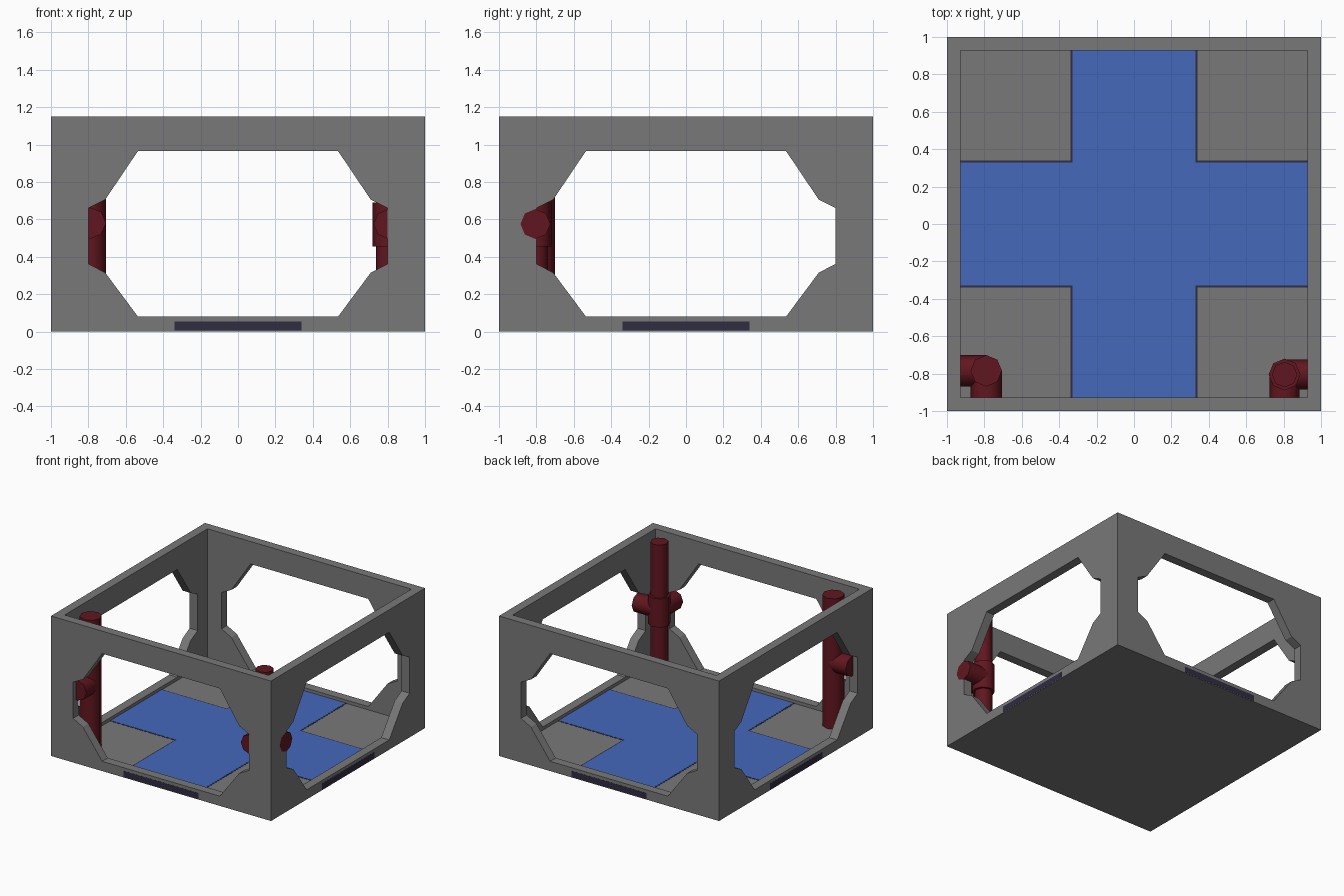
import bpy, bmesh, math
from mathutils import Vector

if "Cube" in bpy.data.objects:
    bpy.data.objects.remove(bpy.data.objects["Cube"])


def material(name, rgb):
    m = bpy.data.materials.new(name)
    m.diffuse_color = (*rgb, 1)
    m.use_nodes = True
    m.node_tree.nodes["Principled BSDF"].inputs["Base Color"].default_value = m.diffuse_color
    return m


GREY = material("grey", (0.19, 0.19, 0.19))
BLUE = material("blue", (0.06, 0.14, 0.5))
DARK = material("dark", (0.03, 0.025, 0.055))
RED = material("red", (0.12, 0.008, 0.014))


def add_object(name, bm, mat=None):
    bmesh.ops.recalc_face_normals(bm, faces=bm.faces)
    me = bpy.data.meshes.new(name)
    bm.to_mesh(me)
    bm.free()
    ob = bpy.data.objects.new(name, me)
    bpy.context.collection.objects.link(ob)
    if mat:
        me.materials.append(mat)
    return ob


def prism(name, points, depth, mat=None):
    """Extrude a planar outline along the depth vector."""
    bm = bmesh.new()
    face = bm.faces.new([bm.verts.new(p) for p in points])
    ext = bmesh.ops.extrude_face_region(bm, geom=[face])["geom"]
    bmesh.ops.translate(bm, vec=depth, verts=[v for v in ext if isinstance(v, bmesh.types.BMVert)])
    return add_object(name, bm, mat)


def square(r, z):
    return [(-r, -r, z), (r, -r, z), (r, r, z), (-r, r, z)]


def cross(name, half, reach, z0, z1, mat):
    quarter = [(reach, -half), (reach, half), (half, half)]
    pts = []
    for _ in range(4):
        pts += quarter
        quarter = [(-y, x) for x, y in quarter]
    # the last corner of each quarter is the inner corner of the cross
    return prism(name, [(x, y, z0) for x, y in pts], (0, 0, z1 - z0), mat)


def pipe(name, start, end, radius, sides=8):
    """Low-poly pipe with smooth sides and sharp flat caps."""
    a, b = Vector(start), Vector(end)
    bm = bmesh.new()
    bmesh.ops.create_cone(bm, cap_ends=True, segments=sides, radius1=radius,
                          radius2=radius, depth=(b - a).length)
    rot = Vector((0, 0, 1)).rotation_difference(b - a).to_matrix()
    bmesh.ops.rotate(bm, cent=(0, 0, 0), matrix=rot, verts=bm.verts)
    bmesh.ops.translate(bm, vec=(a + b) / 2, verts=bm.verts)
    ob = add_object(name, bm, RED)
    bpy.ops.object.select_all(action='DESELECT')
    ob.select_set(True)
    bpy.context.view_layer.objects.active = ob
    bpy.ops.object.shade_smooth_by_angle(angle=math.radians(60))
    return ob


# Open-topped room shell with one notched window through each wall
H, FLOOR = 1.15, 0.053
shell = prism("room_shell", square(1, 0), (0, 0, H), GREY)
half = [(0.535, 0.08), (0.71, 0.315), (0.80, 0.362),
        (0.80, 0.66), (0.71, 0.705), (0.535, 0.965)]
window = half + [(-u, z) for u, z in reversed(half)]
cutters = [
    prism("room_cutter", square(0.927, FLOOR), (0, 0, 2), GREY),
    prism("window_cutter_y", [(u, -1.5, z) for u, z in window], (0, 3, 0), GREY),
    prism("window_cutter_x", [(-1.5, u, z) for u, z in window], (3, 0, 0), GREY),
]
bpy.context.view_layer.objects.active = shell
for c in cutters:
    mod = shell.modifiers.new("cut", 'BOOLEAN')
    mod.operation = 'DIFFERENCE'
    mod.solver = 'EXACT'
    mod.object = c
    bpy.ops.object.modifier_apply(modifier=mod.name)
    bpy.data.objects.remove(c)

# Cross-shaped channel whose dark ends show outside, with a blue surface
cross("channel", 0.34, 1.001, 0.005, 0.054, DARK)
cross("channel_surface", 0.33, 0.928, 0.04, 0.055, BLUE)

# Thick riser in the left corner with two wall branches
pipe("left_riser", (-0.79, -0.785, 0.05), (-0.79, -0.785, 1.125), 0.084)
pipe("left_branch_side", (-0.79, -0.785, 0.58), (-0.96, -0.785, 0.58), 0.084)
pipe("left_branch_front", (-0.79, -0.785, 0.58), (-0.79, -0.96, 0.58), 0.084)

# Thinner riser in the right corner with a collar and two wall branches
pipe("right_riser", (0.805, -0.805, 0.05), (0.805, -0.805, 1.125), 0.068)
pipe("right_collar", (0.805, -0.805, 0.455), (0.805, -0.805, 0.69), 0.085)
pipe("right_branch_side", (0.805, -0.805, 0.575), (1.001, -0.805, 0.575), 0.08)
pipe("right_branch_front", (0.805, -0.805, 0.575), (0.805, -0.999, 0.575), 0.08)
